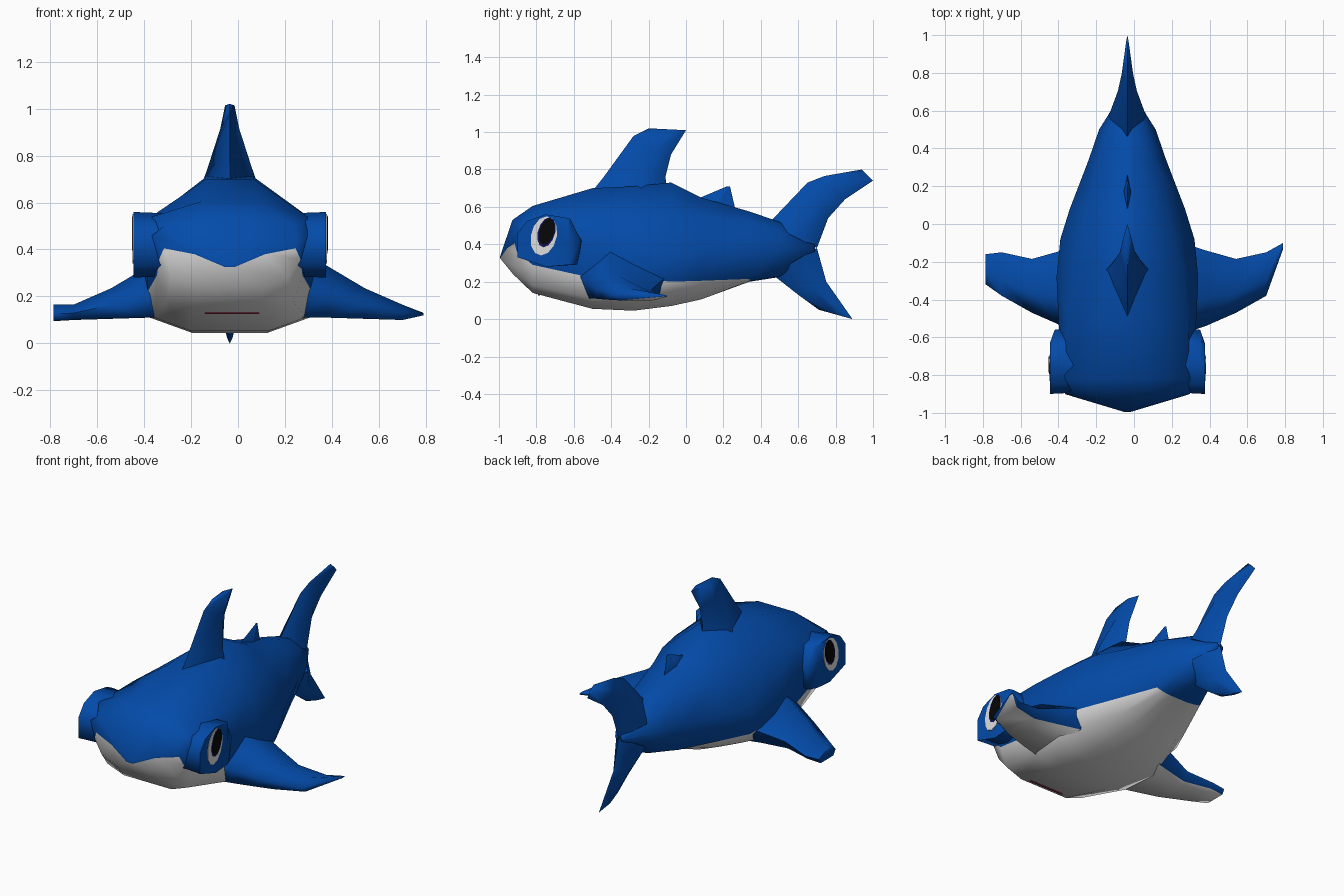
import bpy
import math
from mathutils import Vector

cube = bpy.data.objects.get("Cube")
if cube:
    bpy.data.objects.remove(cube, do_unlink=True)

MID = -0.035  # centre plane of the animal


def material(name, r, g, b):
    mat = bpy.data.materials.new(name)
    mat.use_nodes = True
    mat.diffuse_color = (r, g, b, 1)
    shader = next(n for n in mat.node_tree.nodes if n.type == "BSDF_PRINCIPLED")
    shader.inputs["Base Color"].default_value = (r, g, b, 1)
    shader.inputs["Roughness"].default_value = 0.8
    return mat


blue = material("ocean blue", 0.001, 0.07, 0.4)
white = material("belly white", 0.74, 0.74, 0.74)
black = material("pupil black", 0.002, 0.002, 0.003)
navy = material("iris navy", 0.006, 0.006, 0.1)
red = material("mouth red", 0.35, 0.02, 0.06)


def loft(name, rings, mats, paint=None, angle=80):
    """Skin closed rings of equal length; paint(segment, side) picks a slot."""
    n = len(rings[0])
    verts = [tuple(p) for ring in rings for p in ring]
    faces, slots = [], []
    for i in range(len(rings) - 1):
        for j in range(n):
            k = (j + 1) % n
            faces.append((i * n + j, i * n + k, i * n + n + k, i * n + n + j))
            slots.append(paint(i, j) if paint else 0)
    last = (len(rings) - 1) * n
    faces += [tuple(reversed(range(n))), tuple(range(last, last + n))]
    slots += [0, 0]
    mesh = bpy.data.meshes.new(name)
    mesh.from_pydata(verts, [], faces)
    for mat in mats:
        mesh.materials.append(mat)
    for face, slot in zip(mesh.polygons, slots):
        face.material_index = slot
    obj = bpy.data.objects.new(name, mesh)
    bpy.context.collection.objects.link(obj)
    # make the normals face outwards
    bpy.ops.object.select_all(action="DESELECT")
    obj.select_set(True)
    bpy.context.view_layer.objects.active = obj
    bpy.ops.object.mode_set(mode="EDIT")
    bpy.ops.mesh.select_all(action="SELECT")
    bpy.ops.mesh.normals_make_consistent(inside=False)
    bpy.ops.object.mode_set(mode="OBJECT")
    bpy.ops.object.shade_smooth_by_angle(angle=math.radians(angle))
    return obj


# Body: half sections from belly to back; the third point is the colour line
sections = [
    (-1, (.02, .325), (.15, .38), (.28, .405), (.28, .415), (.15, .39), (.02, .335)),
    (-.94, (.13, .24), (.25, .28), (.3, .36), (.33, .46), (.28, .5), (.1, .53)),
    (-.82, (.16, .14), (.27, .18), (.31, .29), (.35, .42), (.33, .54), (.12, .605)),
    (-.5, (.17, .055), (.32, .11), (.35, .22), (.365, .4), (.32, .55), (.1, .7)),
    (-.28, (.16, .045), (.34, .11), (.37, .22), (.375, .36), (.3, .555), (.1, .71)),
    (-.08, (.14, .07), (.28, .13), (.34, .2), (.355, .33), (.25, .57), (.06, .73)),
    (.08, (.11, .105), (.2, .14), (.27, .205), (.305, .36), (.2, .55), (.05, .65)),
    (.34, (.06, .2), (.11, .205), (.155, .215), (.205, .38), (.14, .52), (.03, .575)),
    (.5, (.03, .225), (.06, .23), (.11, .27), (.15, .38), (.1, .48), (.03, .52)),
    (.69, (.01, .36), (.02, .365), (.025, .37), (.03, .38), (.025, .39), (.01, .4)),
]


def body_ring(index, section):
    y, *half = section
    bow = (0.3, 0.12)[index] if index < 2 else 0  # pointed snout
    left = [(MID + x, y + bow * x, z) for x, z in half]
    right = [(MID - x, y + bow * x, z) for x, z in reversed(half)]
    return left + right


def belly(segment, side):
    return int(segment < 7 and side in (0, 1, 9, 10, 11))


loft("body", [body_ring(i, s) for i, s in enumerate(sections)], [blue, white], belly)

# Broad head crossbar, its rear corners sloping into the body
outline = [(-.9, .33), (-.9, .46), (-.85, .525), (-.75, .56),
           (-.62, .54), (-.55, .42), (-.58, .29), (-.75, .28)]
LEFT_END, RIGHT_END = 0.375, -0.445


def head_ring(x, scale, back):
    return [(x, min(back, -.73 + (y + .73) * scale), .42 + (z - .42) * scale)
            for y, z in outline]


loft("head_crossbar", [
    head_ring(RIGHT_END, 1, -.63), head_ring(-.42, .99, -.56), head_ring(-.35, .97, -.5),
    head_ring(.28, .97, -.5), head_ring(.35, .99, -.56), head_ring(LEFT_END, 1, -.63)], [blue])


def eye_plate(name, end, out, lift, y, z, ry, rz, mat):
    def ring(x):
        points = []
        for i in range(12):
            a = math.tau * i / 12
            lean = 0.015 * math.sin(a)
            points.append((x, y + ry * math.cos(a) + lean, z + rz * math.sin(a)))
        return points
    loft(name, [ring(end - out * .002), ring(end + out * lift)], [mat], angle=30)


for side, end, out in (("left", LEFT_END, 1), ("right", RIGHT_END, -1)):
    eye_plate(side + "_eye_white", end, out, .003, -.76, .445, .07, .105, white)
    eye_plate(side + "_iris", end, out, .005, -.746, .464, .047, .08, navy)
    eye_plate(side + "_pupil", end, out, .007, -.744, .468, .041, .072, black)


def upright_fin(name, rows, crest_at=0.5):
    """Rows of leading (y, z), trailing (y, z) and half thickness."""
    rings = []
    for lead, trail, thick in rows:
        lead, trail = Vector((MID, *lead)), Vector((MID, *trail))
        crest, out = lead.lerp(trail, crest_at), Vector((thick, 0, 0))
        rings.append([lead, crest + out, trail, crest - out])
    loft(name, rings, [blue])


upright_fin("dorsal_fin", [
    ((-.52, .66), (-.1, .68), .12),
    ((-.44, .76), (-.11, .76), .09),
    ((-.28, .98), (-.08, .88), .04),
    ((-.2, 1.02), (0, 1.01), .02)], 0.65)
upright_fin("rear_dorsal_fin", [
    ((.03, .63), (.27, .56), .025),
    ((.22, .71), (.235, .71), .004)])
upright_fin("upper_tail_lobe", [
    ((.44, .51), (.7, .38), .1),
    ((.65, .73), (.76, .54), .05),
    ((.74, .765), (.85, .64), .03),
    ((.94, .8), (1, .74), .006)])
upright_fin("lower_tail_lobe", [
    ((.46, .24), (.7, .38), .1),
    ((.6, .13), (.75, .2), .045),
    ((.71, .05), (.89, 0), .012)])


# Side fins: flat white underside, blue elsewhere; the tips differ a little
def side_fin(name, sign, tip):
    rows = [(.26, -.58, -.1, .11, .4),
            (.38, -.54, -.14, .11, .33),
            (.54, -.47, -.185, .105, .235),
            (.7, -.38, -.15, .1, .165), tip]
    rings = []
    for x, front, back, low, high in rows:
        chord, height = back - front, high - low
        profile = [(.12, 0), (0, .45), (.35, 1), (1, .4), (.9, 0)]
        rings.append([(sign * x, front + chord * u, low + height * v) for u, v in profile])
    loft(name, rings, [blue, white], lambda segment, side: int(side == 4))


side_fin("left_side_fin", 1, (.79, -.13, -.1, .12, .13))
side_fin("right_side_fin", -1, (.785, -.32, -.16, .095, .165))

# Thin mouth line under the snout
loft("mouth_line", [[(x, -.79, .127), (x, -.79, .133), (x, -.78, .133), (x, -.78, .125)]
                    for x in (-.14, .09)], [red], angle=30)
